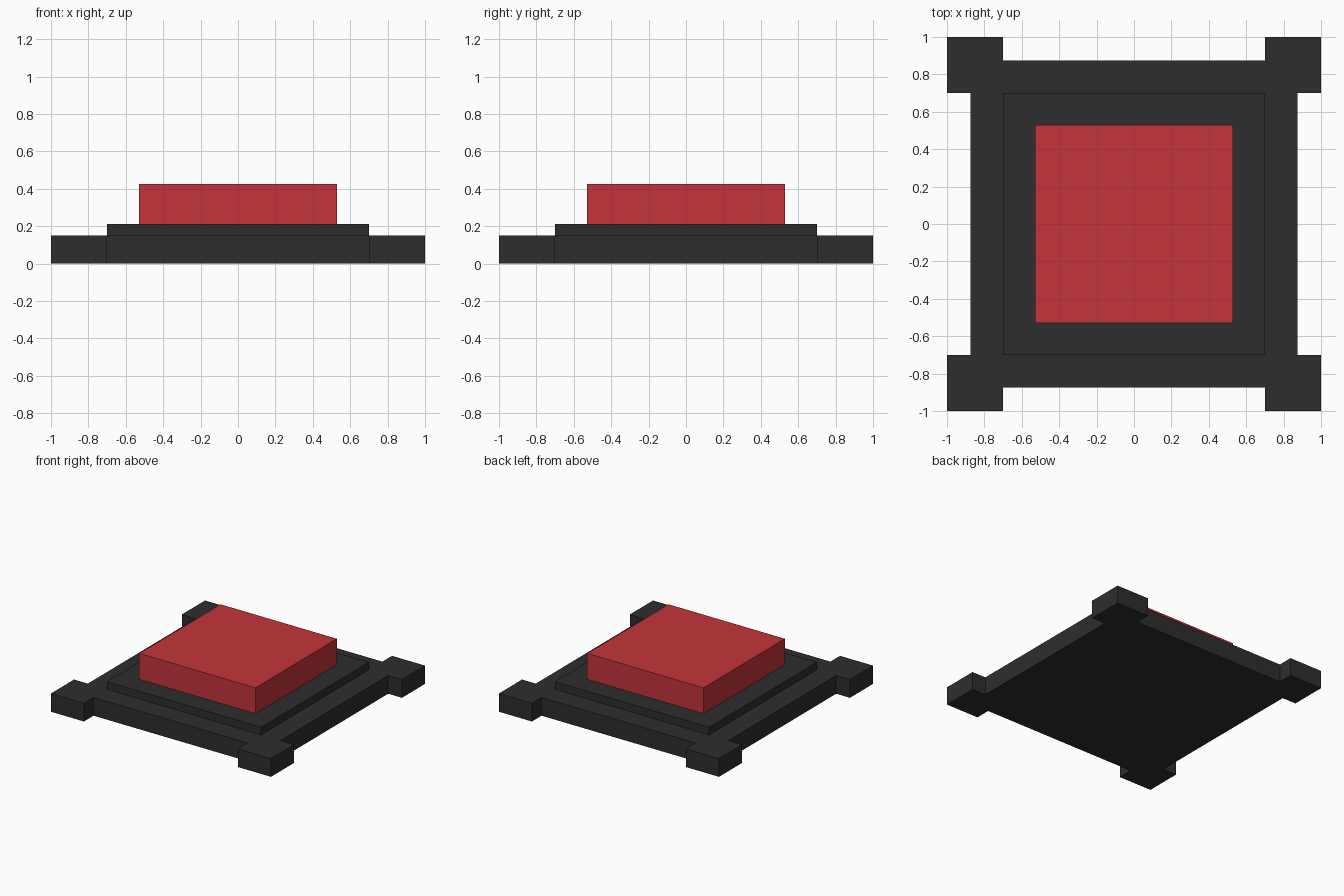
import bpy
import bmesh

if "Cube" in bpy.data.objects:
    bpy.data.objects.remove(bpy.data.objects["Cube"])


def material(name, rgb):
    m = bpy.data.materials.new(name)
    m.diffuse_color = (*rgb, 1.0)
    m.use_nodes = True
    m.node_tree.nodes["Principled BSDF"].inputs["Base Color"].default_value = m.diffuse_color
    return m


dark = material("dark grey", (0.027, 0.027, 0.027))
red = material("red", (0.552, 0.034, 0.042))


def prism(name, outline, z0, z1, mat):
    """Extrude a flat outline from z0 up to z1."""
    bm = bmesh.new()
    face = bm.faces.new([bm.verts.new((x, y, z0)) for x, y in outline])
    ext = bmesh.ops.extrude_face_region(bm, geom=[face], use_keep_orig=True)
    for v in ext["geom"]:
        if isinstance(v, bmesh.types.BMVert):
            v.co.z = z1
    bmesh.ops.recalc_face_normals(bm, faces=bm.faces)
    mesh = bpy.data.meshes.new(name)
    bm.to_mesh(mesh)
    bm.free()
    mesh.materials.append(mat)
    obj = bpy.data.objects.new(name, mesh)
    bpy.context.collection.objects.link(obj)
    return obj


def square(h):
    return [(-h, -h), (h, -h), (h, h), (-h, h)]


# Base plate with four square corner feet: one corner turned four times
corner = [(0.875, 0.7), (1, 0.7), (1, 1), (0.7, 1), (0.7, 0.875)]
outline = []
for _ in range(4):
    outline += corner
    corner = [(-y, x) for x, y in corner]
prism("base_plate", outline, 0.0, 0.15, dark)

# Raised step and the button on top
prism("raised_step", square(0.7), 0.15, 0.213, dark)
prism("button", square(0.528), 0.213, 0.425, red)
